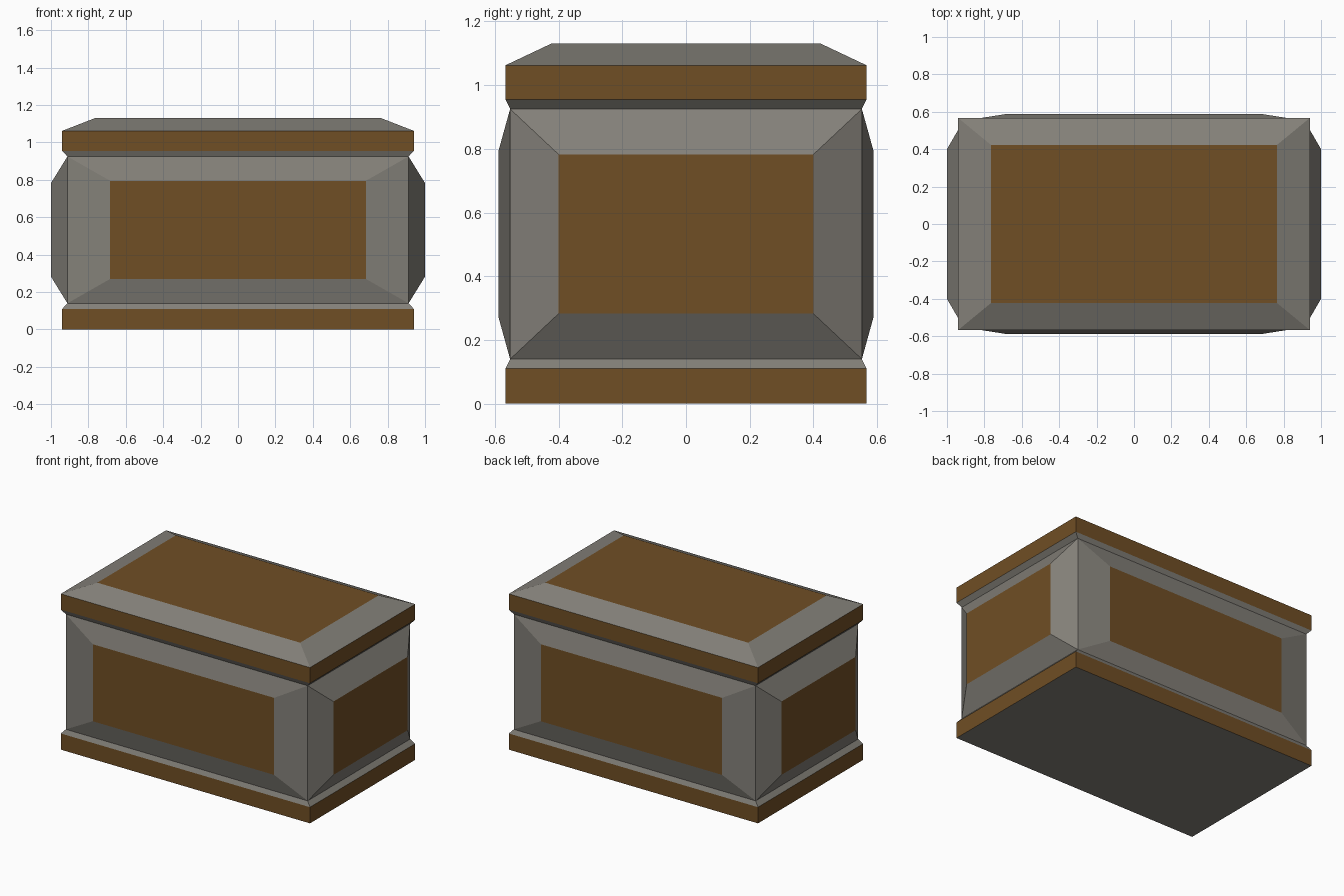
import bpy, bmesh
from mathutils import Vector

cube = bpy.data.objects.get("Cube")
if cube:
    bpy.data.objects.remove(cube, do_unlink=True)


def material(name, rgb):
    mat = bpy.data.materials.new(name)
    mat.use_nodes = True
    mat.diffuse_color = (*rgb, 1)
    mat.node_tree.nodes["Principled BSDF"].inputs["Base Color"].default_value = (*rgb, 1)
    return mat


GREY, BROWN = 0, 1
MATERIALS = [material("grey metal", (0.228, 0.216, 0.190)),
             material("brown wood", (0.162, 0.077, 0.018))]


def loft(bm, rings):
    """Stack rectangles (half x, half y, z); upright bands are brown, sloped ones grey."""
    loops = [[bm.verts.new((sx * x, sy * y, z))
              for sx, sy in ((-1, -1), (1, -1), (1, 1), (-1, 1))] for x, y, z in rings]
    for low, high in zip(loops, loops[1:]):
        upright = (low[0].co.xy - high[0].co.xy).length < 0.001
        for i in range(4):
            j = (i + 1) % 4
            face = bm.faces.new((low[i], low[j], high[j], high[i]))
            face.material_index = BROWN if upright else GREY
    return loops


def finish(bm, name):
    bm.normal_update()
    mesh = bpy.data.meshes.new(name)
    bm.to_mesh(mesh)
    bm.free()
    for mat in MATERIALS:
        mesh.materials.append(mat)
    obj = bpy.data.objects.new(name, mesh)
    bpy.context.collection.objects.link(obj)
    return obj


RIM = (0.94, 0.567)
BODY = (0.912, 0.552)
BODY_LOW, BODY_HIGH = 0.14, 0.925

# Base plinth with a small sloped ledge and a grey underside
bm = bmesh.new()
loops = loft(bm, [(*RIM, 0), (*RIM, 0.11), (*BODY, BODY_LOW)])
bm.faces.new(loops[0][::-1]).material_index = GREY
finish(bm, "base")

# Body: each wall bulges out through a sloped frame to a wooden panel
bm = bmesh.new()
loft(bm, [(*BODY, BODY_LOW), (*BODY, BODY_HIGH)])
bm.normal_update()
walls = list(bm.faces)
for wall in walls:
    normal = wall.normal.copy()
    centre = wall.calc_center_median()
    on_end = abs(normal.x) > 0.5
    shrink = Vector((1, 0.4 / BODY[1], 0.637)) if on_end else Vector((0.684 / BODY[0], 1, 0.669))
    bulge = normal * (0.088 if on_end else 0.036)
    outer = list(wall.verts)
    inner = [bm.verts.new(centre + (v.co - centre) * shrink + bulge) for v in outer]
    for i in range(4):
        j = (i + 1) % 4
        bm.faces.new((outer[i], outer[j], inner[j], inner[i])).material_index = GREY
    bm.faces.new(inner).material_index = BROWN
bmesh.ops.delete(bm, geom=walls, context='FACES_ONLY')
finish(bm, "body")

# Lid: sloped underside, wooden rim, sloped frame and wooden top panel
bm = bmesh.new()
loops = loft(bm, [(*BODY, BODY_HIGH), (*RIM, 0.955), (*RIM, 1.062), (0.765, 0.423, 1.13)])
bm.faces.new(loops[-1]).material_index = BROWN
finish(bm, "lid")
